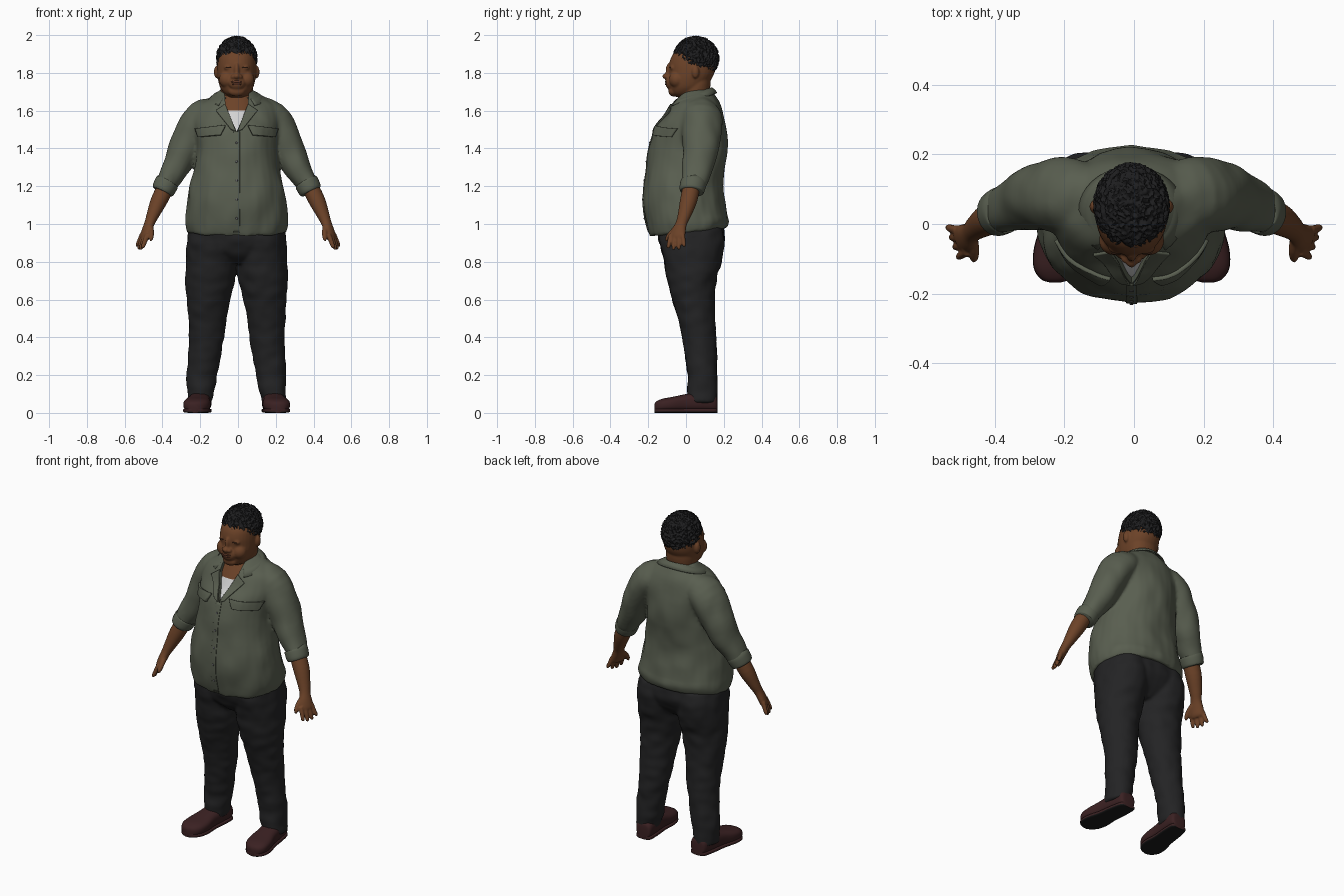
import bpy, bmesh, math
from mathutils import Vector, Matrix, noise
from mathutils.bvhtree import BVHTree

cube = bpy.data.objects.get("Cube")
if cube:
    bpy.data.objects.remove(cube)


def material(name, r, g, b):
    m = bpy.data.materials.new(name)
    m.use_nodes = True
    m.diffuse_color = (r, g, b, 1)
    bsdf = m.node_tree.nodes["Principled BSDF"]
    bsdf.inputs["Base Color"].default_value = (r, g, b, 1)
    bsdf.inputs["Roughness"].default_value = 0.8
    return m


OLIVE = material("olive cloth", .1, .113, .08)
BLACK = material("black trousers", .017, .017, .018)
SKIN = material("brown skin", .15, .055, .021)
HAIR = material("black hair", .013, .013, .014)
LEATHER = material("dark red leather", .043, .015, .016)
SOLE = material("black rubber", .011, .011, .011)
WHITE = material("white undershirt", .65, .65, .65)
LIPS = material("lips", .115, .038, .02)
DARK = material("lashes", .05, .02, .01)
BUTTON = material("grey buttons", .12, .12, .13)
UP, BACK, FRONT = Vector((0, 0, 1)), Vector((0, 1, 0)), Vector((0, -1, 0))
made = []


def finish(bm, name, *mats, side=1):
    """Turn a bmesh into a named object, flipped to the right when side is -1."""
    bmesh.ops.scale(bm, vec=(side, 1, 1), verts=bm.verts)
    bmesh.ops.recalc_face_normals(bm, faces=bm.faces)
    me = bpy.data.meshes.new(name)
    bm.to_mesh(me)
    bm.free()
    ob = bpy.data.objects.new(name, me)
    bpy.context.collection.objects.link(ob)
    for m in mats:
        me.materials.append(m)
    made.append(ob)
    return ob


def fuse(ob, voxel, smooth, fold=0, freq=(1, 1, 1)):
    """Blend overlapping pieces into one skin and add soft folds."""
    mod = ob.modifiers.new("blend", "REMESH")
    mod.mode, mod.voxel_size = "VOXEL", voxel
    mod = ob.modifiers.new("soften", "SMOOTH")
    mod.factor, mod.iterations = .5, smooth
    dg = bpy.context.evaluated_depsgraph_get()
    dg.update()
    me = bpy.data.meshes.new_from_object(ob.evaluated_get(dg))
    mats = list(ob.data.materials)
    ob.modifiers.clear()
    ob.data = me
    me.materials.clear()
    for m in mats:
        me.materials.append(m)
    moves = [v.normal * fold * noise.noise(Vector(a * f for a, f in zip(v.co, freq))) for v in me.vertices]
    for v, d in zip(me.vertices, moves):
        v.co += d
    return ob


def front_of(ob):
    """Return a function giving the y of the object's front at (x, z)."""
    bm = bmesh.new()
    bm.from_mesh(ob.data)
    tree = BVHTree.FromBMesh(bm)
    bm.free()

    def find(x, z):
        hit = tree.ray_cast(Vector((x, -1, z)), BACK)[0]
        return hit.y if hit else 0
    return find


def loft(bm, secs, power=2, ref=BACK, axis=None, seg=32, steps=4):
    """Skin smooth rings along (x, y, z, rx, ry) sections."""
    s = [Vector(q) for q in secs]
    rows = []
    for i in range(len(s) - 1):
        a, b, c, d = s[max(i - 1, 0)], s[i], s[i + 1], s[min(i + 2, len(s) - 1)]
        for k in range(steps):
            t = k / steps
            rows.append(b + (c - a) * (t / 2) + (a * 2 - b * 5 + c * 4 - d) * (t * t / 2)
                        + (b * 3 - a - c * 3 + d) * (t ** 3 / 2))
    rows.append(s[-1])
    rings = []
    for i, q in enumerate(rows):
        along = rows[min(i + 1, len(rows) - 1)] - rows[max(i - 1, 0)]
        t = (axis or Vector(along[:3])).normalized()
        u = ref.cross(t).normalized()
        w = t.cross(u)
        ring = []
        for k in range(seg):
            c, n = math.cos(k * math.tau / seg), math.sin(k * math.tau / seg)
            c = math.copysign(abs(c) ** (2 / power), c)
            n = math.copysign(abs(n) ** (2 / power), n)
            ring.append(bm.verts.new(Vector(q[:3]) + u * c * max(q[3], .002) + w * n * max(q[4], .002)))
        rings.append(ring)
    for a, b in zip(rings, rings[1:]):
        for k in range(seg):
            bm.faces.new((a[k], a[k - 1], b[k - 1], b[k]))
    bm.faces.new(rings[0])
    bm.faces.new(rings[-1])


def trunk(bm, secs, power=2.15):
    """Level rings given as (z, front, back, half width)."""
    loft(bm, [(0, (f + b) / 2, z, w, (b - f) / 2) for z, f, b, w in secs], power, axis=UP)


def ball(bm, centre, radii):
    m = Matrix.Translation(centre) @ Matrix.Diagonal((*radii, 1))
    bmesh.ops.create_uvsphere(bm, u_segments=20, v_segments=12, radius=1, matrix=m)


def twin(bm):
    g = bmesh.ops.duplicate(bm, geom=bm.verts[:] + bm.edges[:] + bm.faces[:])["geom"]
    bmesh.ops.scale(bm, vec=(-1, 1, 1), verts=[v for v in g if isinstance(v, bmesh.types.BMVert)])


# Shirt: sleeves and body blended together
bm = bmesh.new()
loft(bm, [(.08, .07, 1.59, .085, .09), (.18, .08, 1.555, .098, .108), (.25, .08, 1.447, .091, .1),
          (.318, .063, 1.306, .074, .082), (.388, .032, 1.187, .055, .06)])
twin(bm)
trunk(bm, [(.94, -.195, .215, .262), (1.0, -.21, .228, .272), (1.1, -.226, .212, .264), (1.2, -.222, .197, .249),
           (1.3, -.208, .207, .226), (1.4, -.194, .218, .212), (1.5, -.168, .215, .225), (1.57, -.118, .203, .23),
           (1.63, -.082, .183, .2), (1.67, -.05, .16, .145), (1.71, -.01, .135, .088)])
shirt = fuse(finish(bm, "shirt", OLIVE), .01, 3, .008, (12, 12, 8))
for v in shirt.data.vertices:
    v.co.z += max(0, 1.05 - v.co.z) * (v.co.y + .17) * .9
shirt_front = front_of(shirt)


def patch(name, corners, lift, thick, n=30):
    """A cloth panel laid over the shirt front, from four (x, z) corners."""
    a, b, c, d = [Vector(p) for p in corners]
    bm = bmesh.new()
    grid = []
    for i in range(n + 1):
        row = []
        for j in range(n + 1):
            p = a.lerp(b, i / n).lerp(d.lerp(c, i / n), j / n)
            row.append(bm.verts.new((p.x, shirt_front(*p) - lift, p.y)))
        grid.append(row)
    for r, q in zip(grid, grid[1:]):
        for j in range(n):
            bm.faces.new((r[j], r[j + 1], q[j + 1], q[j]))
    mod = finish(bm, name, OLIVE).modifiers.new("thickness", "SOLIDIFY")
    mod.thickness, mod.offset = thick, 0


# Shirt front: placket, buttons, pocket flaps, lapels
patch("placket", [(-.016, .955), (.016, .955), (.016, 1.49), (-.016, 1.49)], 0, .007)
for k in range(5):
    z = 1.03 + k * .1
    bm = bmesh.new()
    ball(bm, (0, shirt_front(0, z) - .004, z), (.006, .003, .006))
    finish(bm, f"button_{k + 1}", BUTTON)
for side, label in ((1, "left"), (-1, "right")):
    for part, pts, lift, thick in (
            ("pocket_flap", [(.085, 1.47), (.2, 1.46), (.215, 1.505), (.06, 1.52)], .005, .016),
            ("lapel", [(.004, 1.49), (.03, 1.5), (.11, 1.6), (.06, 1.635)], .004, .008)):
        patch(f"{label}_{part}", [(x * side, z) for x, z in pts], lift, thick)

# Open neck cut out of the shirt, with the chest beneath
bm = bmesh.new()
outline = [(0, 1.49), (.058, 1.62), (.07, 1.76), (-.07, 1.76), (-.058, 1.62)]
face = bm.faces.new([bm.verts.new((x, -.4, z)) for x, z in outline])
out = bmesh.ops.extrude_face_region(bm, geom=[face])["geom"]
bmesh.ops.translate(bm, vec=(0, .42, 0), verts=[v for v in out if isinstance(v, bmesh.types.BMVert)])
cutter = finish(bm, "neck_cutter")
cutter.hide_render = True
cutter.hide_set(True)
mod = shirt.modifiers.new("open neck", "BOOLEAN")
mod.object, mod.operation = cutter, "DIFFERENCE"
bm = bmesh.new()
trunk(bm, [(1.44, -.155, .05, .1), (1.5, -.15, .05, .1), (1.55, -.114, .06, .1), (1.6, -.084, .07, .1),
           (1.64, -.058, .08, .095), (1.68, -.03, .09, .08)])
chest = finish(bm, "chest", WHITE, SKIN)
for p in chest.data.polygons:
    p.material_index = int(p.center.z > 1.605)

# Collar folded over around the neck
bm = bmesh.new()
rows = []
for k in range(41):
    a = math.radians(-146 + 7.3 * k)
    s, c = math.sin(a), math.cos(a)
    f = (1 - c) / 2
    rows.append([bm.verts.new(p) for p in (
        (.082 * s, .053 + .076 * c, 1.67 + .02 * c),
        (.09 * s, .053 + .084 * c, 1.692 + .028 * c),
        ((.107 + .03 * f) * s, .053 + (.094 + .03 * f) * c, 1.682 + .03 * c),
        ((.125 + .05 * f) * s, .053 + (.11 + .048 * f) * c, 1.658 + .036 * c))])
for a, b in zip(rows, rows[1:]):
    for j in range(3):
        bm.faces.new((a[j], a[j + 1], b[j + 1], b[j]))
mod = finish(bm, "collar", OLIVE).modifiers.new("thickness", "SOLIDIFY")
mod.thickness, mod.offset = .007, 0

# Trousers
bm = bmesh.new()
loft(bm, [(.197, .085, .055, .063, .08), (.19, .086, .12, .072, .08), (.183, .086, .2, .081, .078),
          (.16, .07, .4, .094, .09), (.153, .047, .55, .108, .106), (.141, .03, .7, .13, .13),
          (.135, .037, .8, .134, .153), (.133, .033, .9, .132, .172), (.13, .025, .98, .12, .165)], axis=UP)
twin(bm)
trunk(bm, [(.79, -.06, .12, .1), (.85, -.12, .18, .22), (.92, -.145, .205, .26), (1.0, -.15, .195, .25)])
fuse(finish(bm, "trousers", BLACK), .01, 3, .006, (14, 14, 18))

# Arms with hands, sleeve cuffs and shoes
shoe = [(.166, .025, .07), (.155, .048, .1), (.09, .057, .115), (.0, .06, .1), (-.07, .071, .085),
        (-.125, .066, .075), (-.158, .042, .06), (-.168, .015, .045)]
for side, label in ((1, "left"), (-1, "right")):
    bm = bmesh.new()
    loft(bm, [(.365, .035, 1.23, .043, .045), (.415, .015, 1.13, .044, .046), (.45, -.008, 1.05, .033, .036),
              (.468, -.024, 1.005, .026, .031), (.482, -.038, .965, .024, .04), (.494, -.046, .93, .021, .043),
              (.5, -.048, .915, .013, .036)], ref=Vector((.45, .9, 0)))
    for k in range(4):
        x, y, drop = .478 + k * .01, -.08 + k * .021, (.008, 0, .002, .016)[k]
        loft(bm, [(x, y, .945, .013, .012), (x + .016, y - .008 + k * .004, .905, .0125, .0115),
                  (x + .025, y - .014 + k * .007, .872 + drop, .01, .01),
                  (x + .026, y - .016 + k * .008, .863 + drop, .005, .005)], seg=12)
    loft(bm, [(.466, -.035, .985, .017, .021), (.459, -.075, .955, .015, .015),
              (.46, -.098, .925, .012, .012), (.463, -.105, .91, .005, .005)], ref=UP, seg=12)
    fuse(finish(bm, f"{label}_arm", SKIN, side=side), .005, 2)
    bm = bmesh.new()
    loft(bm, [(.366, .041, 1.225, .056, .062), (.37, .04, 1.218, .064, .069), (.389, .03, 1.18, .061, .066),
              (.394, .028, 1.17, .052, .058)])
    finish(bm, f"{label}_cuff", OLIVE, side=side)
    bm = bmesh.new()
    loft(bm, [(.201 - y * .11, y, top / 2 + .003, w, top / 2 - .003) for y, w, top in shoe], 2.7, UP, FRONT)
    finish(bm, f"{label}_shoe", LEATHER, side=side)
    bm = bmesh.new()
    loft(bm, [(.201 - y * .11, y, .012, w + .001, .012) for y, w, top in shoe], 4, UP, FRONT)
    sole = finish(bm, f"{label}_sole", LEATHER, SOLE, side=side)
    for p in sole.data.polygons:
        p.material_index = int(p.center.z < .007)

# Head and neck
bm = bmesh.new()
for x in (-1, 1):
    ball(bm, (x * .05, -.048, 1.765), (.044, .042, .045))
    ball(bm, (x * .017, -.098, 1.779), (.015, .015, .013))
    ball(bm, (x * .105, .05, 1.805), (.016, .02, .034))
    ball(bm, (x * .042, -.068, 1.828), (.026, .018, .016))
ball(bm, (0, -.104, 1.782), (.017, .022, .016))
ball(bm, (0, -.09, 1.81), (.014, .018, .042))
ball(bm, (0, -.083, 1.75), (.046, .026, .04))
ball(bm, (0, -.068, 1.703), (.045, .025, .028))
trunk(bm, [(1.58, -.05, .12, .09), (1.66, -.035, .12, .083), (1.74, -.02, .13, .087), (1.8, 0, .13, .08)])
trunk(bm, [(1.672, -.05, .0, .03), (1.69, -.076, .05, .062), (1.72, -.088, .1, .086), (1.76, -.093, .13, .098),
           (1.8, -.09, .15, .103), (1.85, -.089, .157, .102), (1.9, -.068, .155, .094), (1.95, -.01, .13, .065),
           (1.97, .03, .09, .035)])
head = fuse(finish(bm, "head", SKIN), .005, 6)
face_front = front_of(head)

# Lips and closed lashes, set into the face
bm = bmesh.new()
for z, w in ((1.753, .029), (1.741, .027)):
    ball(bm, (0, face_front(0, z) + .006, z), (w, .01, .007))
finish(bm, "lips", LIPS)
for side, label in ((1, "left"), (-1, "right")):
    bm = bmesh.new()
    ball(bm, (.042, face_front(.042, 1.828) + .002, 1.828), (.018, .005, .0035))
    finish(bm, f"{label}_lashes", DARK, side=side)

# Short curly hair, trimmed along the hairline
bm = bmesh.new()
bmesh.ops.create_icosphere(bm, subdivisions=6, radius=1)
for v in bm.verts:
    d = v.co.copy()
    p = Vector((d.x * .108, .053 + d.y * .121, 1.877 + d.z * .117))
    curl = abs(noise.noise(p * 55)) + .5 * abs(noise.noise(p * 110))
    v.co = p + d * (.005 - .018 * curl)


def hairline(y):
    if y < .01:
        return 1.84 - (y - .01) * .65
    return 1.84 if y < .07 else 1.77


trim = [f for f in bm.faces if f.calc_center_median().z < hairline(f.calc_center_median().y)]
bmesh.ops.delete(bm, geom=trim, context="FACES")
mod = finish(bm, "hair", HAIR).modifiers.new("thickness", "SOLIDIFY")
mod.thickness, mod.offset = .015, -1

# The body stands slightly to its right of the hands' middle
for ob in made:
    if not ob.name.endswith("_arm"):
        ob.location.x = -.007

# Smooth shading with crisp edges kept
bpy.ops.object.select_all(action="DESELECT")
for ob in made:
    if ob is not cutter:
        ob.select_set(True)
bpy.context.view_layer.objects.active = shirt
bpy.ops.object.shade_smooth_by_angle(angle=math.radians(50))
